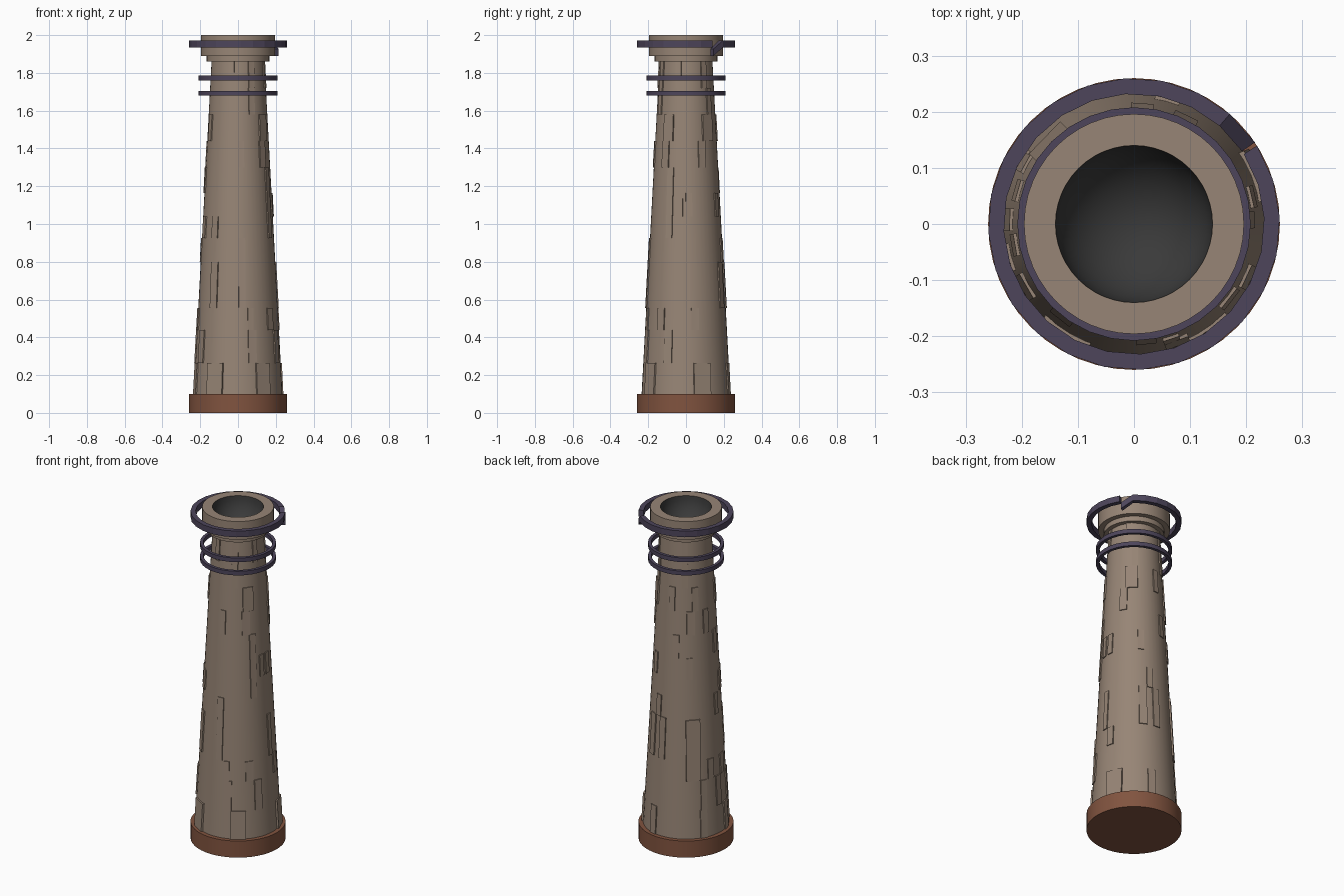
import bpy, bmesh, math
from math import sin, cos, radians, pi

if "Cube" in bpy.data.objects:
    bpy.data.objects.remove(bpy.data.objects["Cube"])


def material(name, rgb):
    m = bpy.data.materials.new(name)
    m.diffuse_color = (*rgb, 1)
    m.use_nodes = True
    m.node_tree.nodes["Principled BSDF"].inputs["Base Color"].default_value = m.diffuse_color
    return m


STONE = material("warm_stone", (0.31, 0.235, 0.18))
IRON = material("dark_violet_iron", (0.075, 0.06, 0.105))
CLAY = material("red_clay", (0.22, 0.088, 0.05))
SOOT = material("soot", (0.042, 0.042, 0.042))


def finish(bm, name, mat, smooth=True):
    bmesh.ops.remove_doubles(bm, verts=bm.verts, dist=1e-5)
    me = bpy.data.meshes.new(name)
    bm.to_mesh(me)
    bm.free()
    me.materials.append(mat)
    ob = bpy.data.objects.new(name, me)
    bpy.context.collection.objects.link(ob)
    if smooth:
        bpy.ops.object.select_all(action='DESELECT')
        bpy.context.view_layer.objects.active = ob
        ob.select_set(True)
        bpy.ops.object.shade_smooth_by_angle(angle=radians(30))
    return ob


def lathe(name, profile, mat, n=48, closed=False):
    """Spin an (r, z) profile, listed bottom to top on the outside."""
    bm = bmesh.new()
    rings = [[bm.verts.new((r * cos(2 * pi * i / n), r * sin(2 * pi * i / n), z))
              for i in range(n)] if r > 0 else [bm.verts.new((0, 0, z))] * n
             for r, z in profile]
    pairs = list(zip(rings, rings[1:]))
    if closed:
        pairs.append((rings[-1], rings[0]))
    for a, b in pairs:
        for i in range(n):
            j = (i + 1) % n
            quad = []
            for v in (a[i], a[j], b[j], b[i]):
                if v not in quad:
                    quad.append(v)
            bm.faces.new(quad)
    return finish(bm, name, mat)


# Tapered shaft radius at height z
def shaft_r(z):
    return 0.235 + (0.14 - 0.235) * (z - 0.1) / 1.76


lathe("base_plinth", [(0, 0), (0.26, 0), (0.26, 0.1), (0, 0.1)], CLAY)
lathe("tower_shaft", [(shaft_r(0.1), 0.1), (shaft_r(1.86), 1.86)], STONE)
lathe("top_collar", [(0.139, 1.86), (0.166, 1.86), (0.166, 1.89), (0.196, 1.89),
                     (0.196, 2.0), (0.14, 2.0)], STONE)

# Sooty bowl inside the mouth
bowl = [(0.14 * cos(t * pi / 16), 2.0 - 0.14 * sin(t * pi / 16)) for t in range(8)]
lathe("mouth_bowl", bowl + [(0, 1.86)], SOOT)

# Two floating bands below the collar
for k, z in enumerate((1.68, 1.76)):
    lathe(f"lower_band_{k + 1}", [(0.19, z), (0.208, z), (0.208, z + 0.025),
                                  (0.19, z + 0.025)], IRON, 32, closed=True)

# Broken upper band: an open strip whose first end sags
bm = bmesh.new()
N, START = 24, 34
prev = first = None
for i in range(N + 1):
    a = radians(START + (358.5 * i / N))
    drop = 0.045 if i == 0 else 0
    sec = [bm.verts.new((r * cos(a), r * sin(a), z - drop))
           for r, z in ((0.232, 1.935), (0.26, 1.935), (0.26, 1.972), (0.232, 1.972))]
    if prev:
        for j in range(4):
            bm.faces.new((prev[j], sec[j], sec[(j + 1) % 4], prev[(j + 1) % 4]))
    else:
        first = sec
    prev = sec
bm.faces.new(first)
bm.faces.new(prev[::-1])
bmesh.ops.recalc_face_normals(bm, faces=bm.faces)
finish(bm, "broken_upper_band", IRON, smooth=False)

# Raised stones, by course: bottom, top, [(angle, width), ...]
COURSES = [
    (0.10, 0.265, [(-122, .095), (-55, .085), (22, .095), (75, .045), (150, .04), (-165, .05)]),
    (0.265, 0.44, [(-70, .045), (-25, .045), (151, .035), (178, .04), (-150, .05)]),
    (0.44, 0.555, [(-38, .045), (13, .04), (164, .04), (-170, .04), (-72, .03)]),
    (0.44, 0.80, [(136, .08)]),
    (0.555, 0.80, [(-128, .045), (64, .045), (86, .04), (2, .03)]),
    (0.555, 0.925, [(-84, .036)]),
    (0.80, 0.925, [(76, .035), (-178, .03)]),
    (0.925, 1.04, [(-130, .04), (-160, .04)]),
    (0.925, 1.30, [(-28, .036)]),
    (1.04, 1.165, [(5, .034), (62, .034), (131, .034), (-10, .03)]),
    (1.165, 1.30, [(107, .034), (-172, .035)]),
    (1.30, 1.44, [(-84, .03), (-40, .045), (30, .042), (134, .045), (165, .035)]),
    (1.44, 1.58, [(-35, .06), (45, .07), (97, .034), (143, .035), (-155, .035)]),
    (1.58, 1.72, [(-62, .034), (52, .034), (123, .034)]),
    (1.72, 1.86, [(-61, .034), (-104, .03), (-16, .03), (40, .035), (122, .03)]),
]
bm = bmesh.new()
for z0, z1, stones in COURSES:
    for ang, w in stones:
        a = radians(ang)
        pts = []
        for z in (z0, z1):
            for depth, side in ((-0.012, -1), (-0.012, 1), (0.005, 1), (0.005, -1)):
                r, s = shaft_r(z) + depth, side * w / 2
                pts.append(bm.verts.new((r * cos(a) - s * sin(a),
                                         r * sin(a) + s * cos(a), z)))
        for f in ((0, 1, 2, 3), (4, 5, 6, 7), (0, 1, 5, 4), (1, 2, 6, 5),
                  (2, 3, 7, 6), (3, 0, 4, 7)):
            bm.faces.new([pts[i] for i in f])
bmesh.ops.recalc_face_normals(bm, faces=bm.faces)
finish(bm, "raised_stones", STONE, smooth=False)
